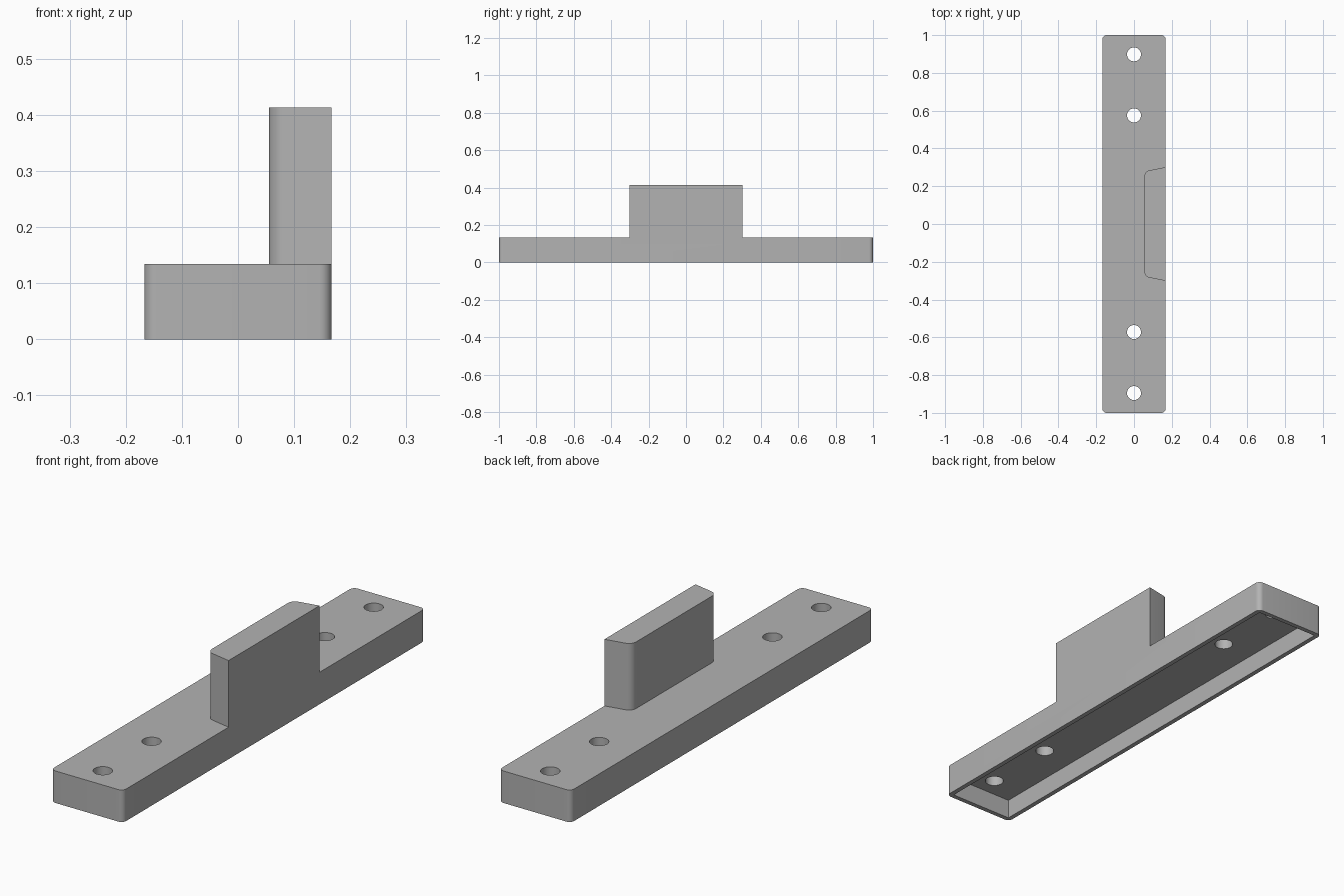
import bpy
import bmesh
from math import radians

if "Cube" in bpy.data.objects:
    bpy.data.objects.remove(bpy.data.objects["Cube"])

HALF_W, HALF_L, BASE_H = 0.167, 1.0, 0.134
TAB_TOP = 0.413
WALL, RECESS = 0.02, 0.083

grey = bpy.data.materials.new("plain_grey")
grey.use_nodes = True
colour = (0.45, 0.45, 0.45, 1)
grey.diffuse_color = colour
grey.node_tree.nodes["Principled BSDF"].inputs["Base Color"].default_value = colour


def prism(name, outline, z0, z1, radius=0, rounded=lambda co: True):
    """Extrude an outline upward and round the chosen upright edges."""
    bm = bmesh.new()
    face = bm.faces.new([bm.verts.new((x, y, z0)) for x, y in outline])
    top = bmesh.ops.extrude_face_region(bm, geom=[face])["geom"]
    bmesh.ops.translate(bm, vec=(0, 0, z1 - z0),
                        verts=[v for v in top if isinstance(v, bmesh.types.BMVert)])
    if radius:
        edges = [e for e in bm.edges
                 if abs(e.verts[0].co.z - e.verts[1].co.z) > 1e-4 and rounded(e.verts[0].co)]
        bmesh.ops.bevel(bm, geom=edges, offset=radius, segments=8,
                        profile=0.5, affect='EDGES')
    bmesh.ops.recalc_face_normals(bm, faces=bm.faces)
    mesh = bpy.data.meshes.new(name)
    bm.to_mesh(mesh)
    bm.free()
    mesh.materials.append(grey)
    obj = bpy.data.objects.new(name, mesh)
    bpy.context.collection.objects.link(obj)
    return obj


def rectangle(w, l):
    return [(-w, -l), (w, -l), (w, l), (-w, l)]


def combine(target, tool, operation):
    """Apply a boolean and discard the tool."""
    mod = target.modifiers.new(operation, 'BOOLEAN')
    mod.operation, mod.object, mod.solver = operation, tool, 'EXACT'
    bpy.context.view_layer.objects.active = target
    bpy.ops.object.modifier_apply(modifier=mod.name)
    bpy.data.objects.remove(tool)


# Long base with rounded upright corners
bracket = prism("mounting_bracket", rectangle(HALF_W, HALF_L), 0, BASE_H, 0.022)

# Upright tab, flush with one long side and tapering away from it
tab_outline = [(HALF_W, -0.301), (HALF_W, 0.301), (0.055, 0.279), (0.055, -0.279)]
tab = prism("upright_tab", tab_outline, BASE_H - 0.03, TAB_TOP, 0.026,
            lambda co: co.x < 0.1)
combine(bracket, tab, 'UNION')

# Shallow recess underneath
recess = prism("recess_cutter", rectangle(HALF_W - WALL, HALF_L - WALL), -0.1, RECESS)
combine(bracket, recess, 'DIFFERENCE')

# Four screw holes along the centre line
for y in (-0.895, -0.572, 0.575, 0.898):
    bpy.ops.mesh.primitive_cylinder_add(vertices=40, radius=0.037, depth=0.3,
                                        location=(0, y, BASE_H))
    hole = bpy.context.object
    hole.data.materials.append(grey)
    combine(bracket, hole, 'DIFFERENCE')

# Smooth the rounded corners and holes, keep edges sharp
bpy.ops.object.select_all(action='DESELECT')
bracket.select_set(True)
bpy.context.view_layer.objects.active = bracket
bpy.ops.object.shade_smooth_by_angle(angle=radians(30))
